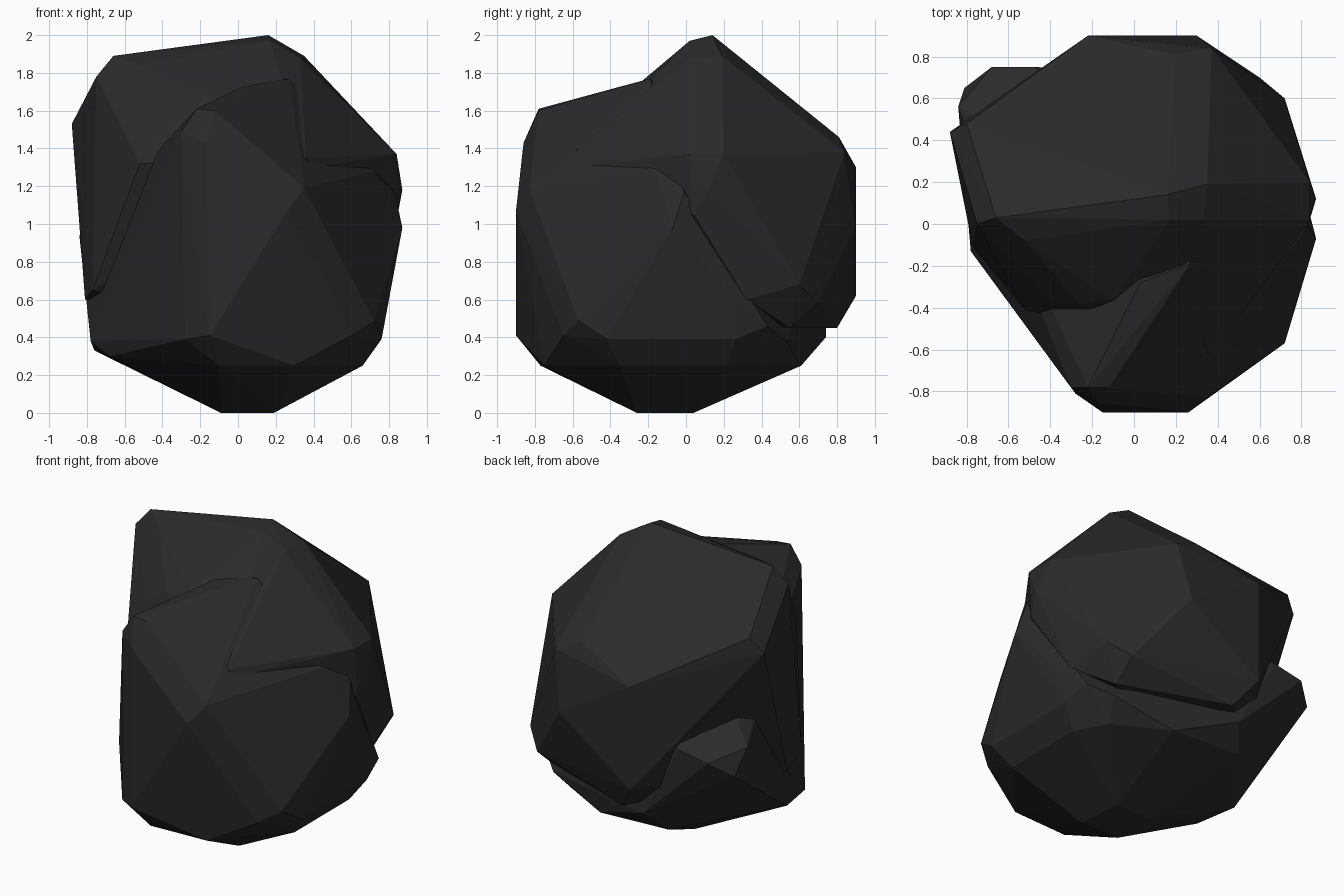
import bpy, bmesh


def hull(name, pts):
    """Faceted boulder piece: convex hull of its corner points."""
    bm = bmesh.new()
    for p in pts:
        bm.verts.new(p)
    res = bmesh.ops.convex_hull(bm, input=bm.verts)
    junk = {g for g in res["geom_interior"] + res["geom_unused"]
            if isinstance(g, bmesh.types.BMVert)}
    bmesh.ops.delete(bm, geom=list(junk), context='VERTS')
    bmesh.ops.recalc_face_normals(bm, faces=bm.faces)
    me = bpy.data.meshes.new(name)
    bm.to_mesh(me)
    bm.free()
    ob = bpy.data.objects.new(name, me)
    bpy.context.collection.objects.link(ob)
    return ob


# front and base mass, with a bump poking out at the back left
lower = hull("boulder", [
    (.19, -.26, 0), (-.09, -.26, 0), (-.09, .04, 0), (.17, .04, 0),
    (-.68, -.22, .3), (-.76, .03, .33), (-.78, -.13, .38), (-.28, -.81, .39),
    (-.15, -.9, .41), (.6, -.65, .41), (.72, -.57, .49), (.76, -.42, .39),
    (.76, .26, .39), (.66, -.35, .25), (.66, .22, .25), (-.1, -.77, .25),
    (.3, -.75, .25), (.55, .42, .25), (-.3, .61, .27), (.2, .61, .25),
    (.73, .43, .46), (.6, .53, .38), (-.2, .74, .4),
    (.26, -.9, 1.07), (.35, -.83, 1.19),
    (-.3, -.78, 1.49), (-.17, -.86, 1.43), (-.22, -.78, 1.61), (-.12, -.78, 1.6),
    (.03, -.28, 1.73), (.27, -.19, 1.77), (.87, -.07, .98), (.83, -.01, 1.17),
    (.72, -.16, 1.28), (.82, .1, .85), (.79, .24, .62),
    (-.84, .56, .94), (-.81, .65, .77), (-.68, .75, .86), (-.48, .75, .9),
    (-.75, .5, 1.02)])

# peaked rear mass, overhanging the base
upper = hull("boulder_peak", [
    (.16, .14, 2.0), (.17, .02, 1.97), (.35, .19, 1.89), (.33, .02, 1.88),
    (-.66, .03, 1.89), (-.52, -.08, 1.84), (-.75, 0, 1.78), (-.8, .48, 1.62),
    (-.88, .44, 1.53), (-.52, -.41, 1.32), (-.4, -.38, 1.5), (-.26, -.38, 1.6),
    (-.1, -.36, 1.65), (.36, -.62, 1.35), (.4, -.59, 1.3), (.84, .02, 1.37),
    (.84, .2, 1.37), (.87, .12, 1.18), (.84, .04, 1.05), (.72, .6, .68),
    (.37, .84, 1.38), (.2, .81, 1.46), (-.22, .9, 1.3), (.3, .9, 1.0),
    (-.22, .9, .62), (.6, .7, .58), (.6, .55, .45), (-.1, .8, .45),
    (.76, .32, .6), (-.77, -.11, .65), (-.81, .1, .6), (0, 0, .5)])

# fuse both masses, leaving creases where they meet
mod = lower.modifiers.new("fuse", 'BOOLEAN')
mod.operation = 'UNION'
mod.solver = 'EXACT'
mod.object = upper
bpy.context.view_layer.objects.active = lower
lower.select_set(True)
bpy.ops.object.modifier_apply(modifier="fuse")
bpy.data.objects.remove(upper, do_unlink=True)

# dark stone colour
mat = bpy.data.materials.new("dark_stone")
mat.diffuse_color = (.023, .023, .024, 1)
lower.data.materials.clear()
lower.data.materials.append(mat)
